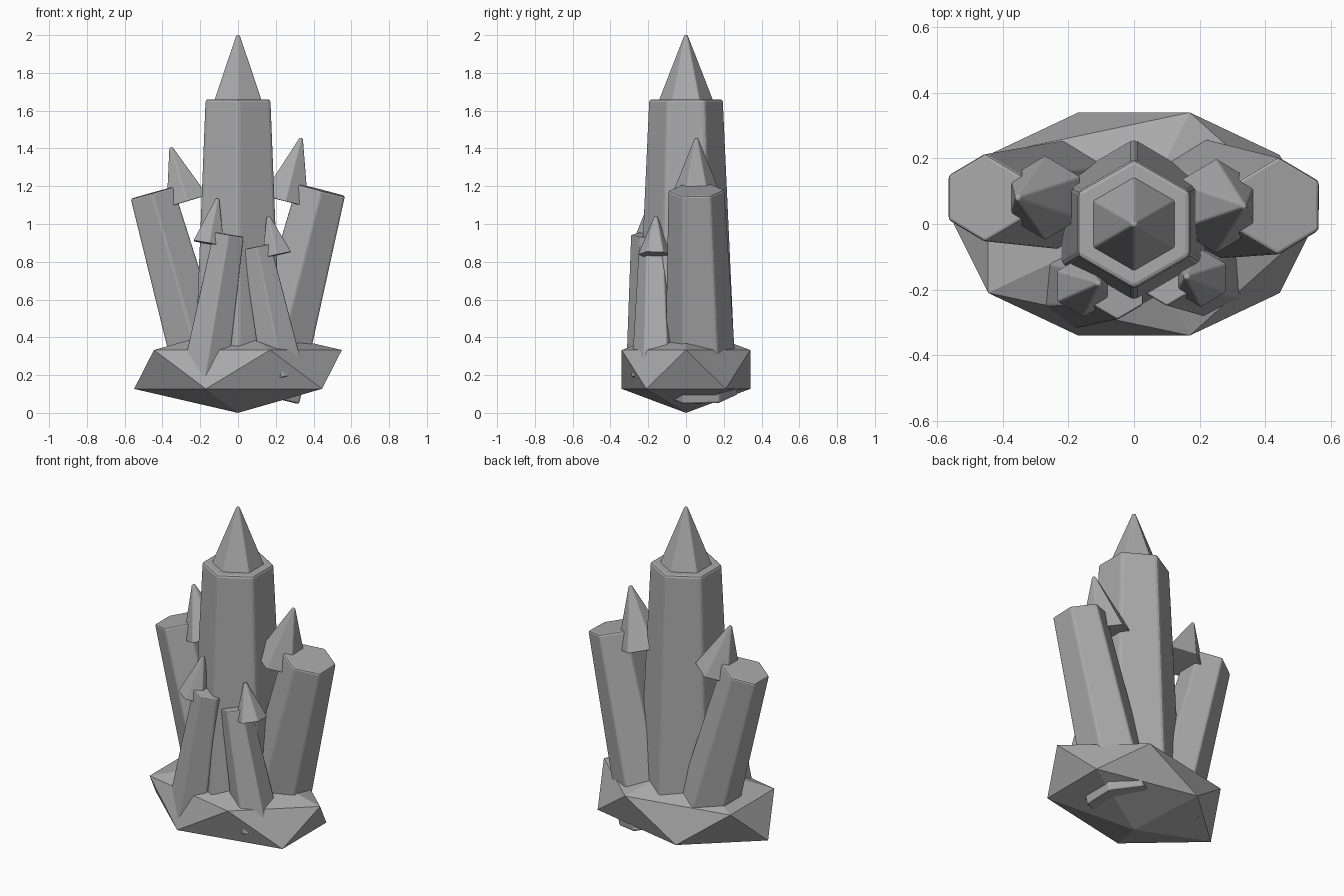
import bpy
import bmesh
from mathutils import Matrix, Vector

cube = bpy.data.objects.get("Cube")
if cube:
    bpy.data.objects.remove(cube, do_unlink=True)

stone = bpy.data.materials.new("grey_stone")
stone.use_nodes = True
GREY = (0.4, 0.4, 0.4, 1)
stone.diffuse_color = GREY
stone.node_tree.nodes["Principled BSDF"].inputs["Base Color"].default_value = GREY


def finish(bm, name):
    mesh = bpy.data.meshes.new(name)
    bm.to_mesh(mesh)
    bm.free()
    mesh.materials.append(stone)
    obj = bpy.data.objects.new(name, mesh)
    bpy.context.collection.objects.link(obj)
    return obj


def hex_prism(name, start, end, r_start, r_end, bevel):
    """Tapered six-sided column between two points, with softened edges."""
    start, end = Vector(start), Vector(end)
    axis = end - start
    turn = Vector((0, 0, 1)).rotation_difference(axis).to_matrix().to_4x4()
    bm = bmesh.new()
    bmesh.ops.create_cone(bm, cap_ends=True, segments=6, radius1=r_start,
                          radius2=r_end, depth=axis.length,
                          matrix=Matrix.Translation((start + end) / 2) @ turn)
    obj = finish(bm, name)
    mod = obj.modifiers.new("soft_edges", "BEVEL")
    mod.width = bevel
    mod.segments = 2
    mod.limit_method = "ANGLE"
    return obj


# Faceted rock base
bm = bmesh.new()
bmesh.ops.create_icosphere(bm, subdivisions=1, radius=1,
                           matrix=Matrix.Translation((0, 0, 0.23))
                           @ Matrix.Diagonal((0.615, 0.4, 0.23, 1)))
finish(bm, "rock_base")

# Each crystal: name, shaft foot, shaft top, foot and top radius,
# tip foot, tip point, tip radius
crystals = [
    ("centre", (0, 0, 0.2), (0, 0, 1.66), 0.265, 0.198,
     (0, 0, 1.64), (0, 0, 2), 0.15),
    ("left", (0.16, 0.08, 0.09), (0.44, 0.055, 1.18), 0.195, 0.15,
     (0.25, 0.055, 1.12), (0.335, 0.055, 1.455), 0.145),
    ("right", (-0.17, 0.09, 0.15), (-0.455, 0.08, 1.165), 0.175, 0.135,
     (-0.27, 0.08, 1.12), (-0.355, 0.08, 1.405), 0.13),
    ("front_right", (-0.18, -0.18, 0.17), (-0.05, -0.2, 0.945), 0.14, 0.092,
     (-0.155, -0.19, 0.895), (-0.108, -0.18, 1.135), 0.095),
    ("front_left", (0.24, -0.16, 0.19), (0.1, -0.165, 0.88), 0.13, 0.085,
     (0.205, -0.165, 0.835), (0.16, -0.16, 1.04), 0.09),
]
for name, foot, top, r_foot, r_top, tip_foot, tip_top, r_tip in crystals:
    hex_prism(name + "_crystal_shaft", foot, top, r_foot, r_top, r_top * 0.07)
    hex_prism(name + "_crystal_tip", tip_foot, tip_top, r_tip, 0.01, 0.005)
